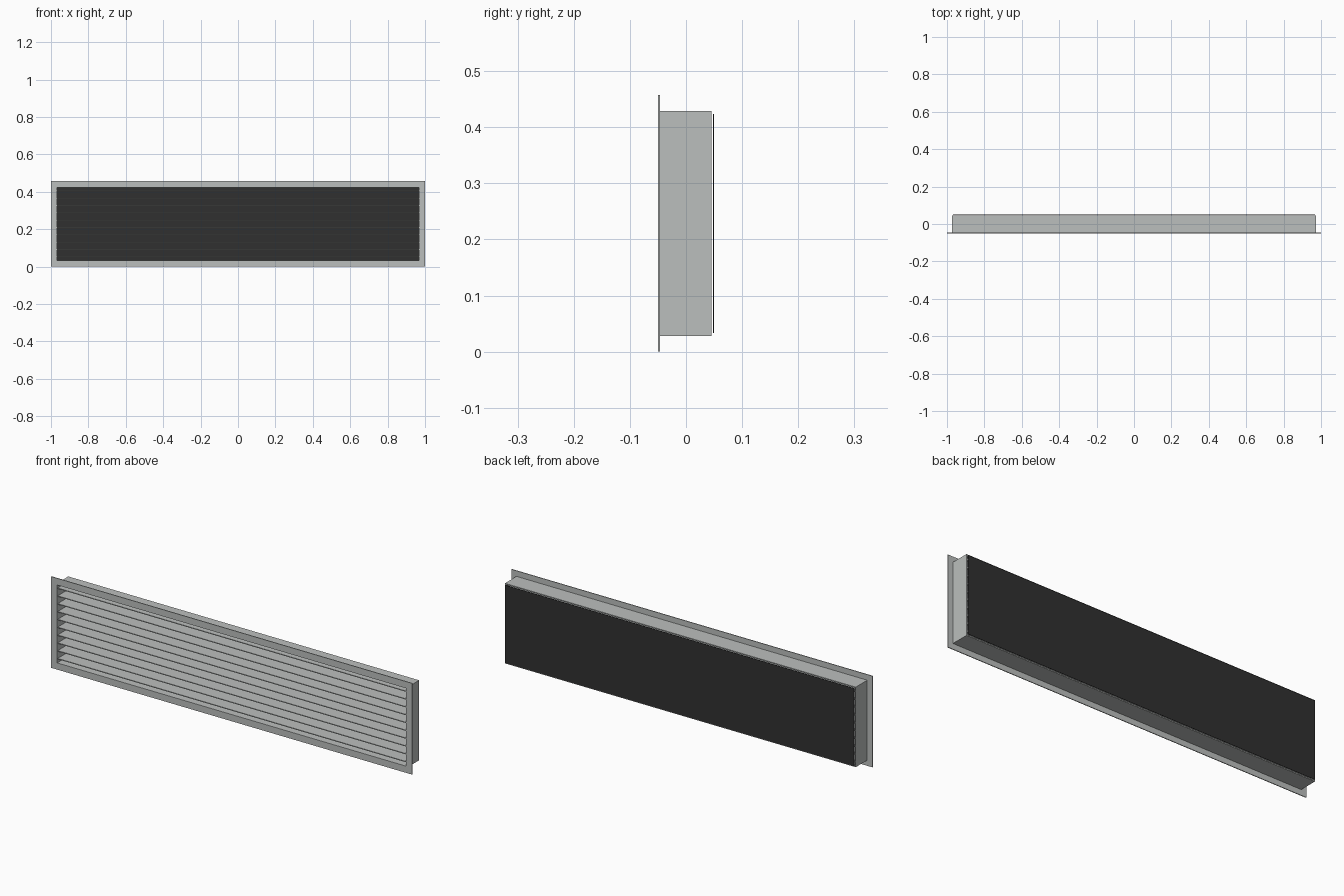
import bpy, bmesh

if "Cube" in bpy.data.objects:
    bpy.data.objects.remove(bpy.data.objects["Cube"])


def material(name, rgb):
    m = bpy.data.materials.new(name)
    m.diffuse_color = (*rgb, 1)
    m.use_nodes = True
    m.node_tree.nodes["Principled BSDF"].inputs["Base Color"].default_value = m.diffuse_color
    return m


METAL = material("light_grey_metal", (0.50, 0.52, 0.51))
DARK = material("dark_backing", (0.03, 0.03, 0.03))
H = 0.457            # overall height
CZ = H / 2


def finish(name, bm, mat):
    bmesh.ops.recalc_face_normals(bm, faces=bm.faces)
    me = bpy.data.meshes.new(name)
    bm.to_mesh(me)
    bm.free()
    me.materials.append(mat)
    ob = bpy.data.objects.new(name, me)
    bpy.context.collection.objects.link(ob)
    return ob


def box(name, hx, y0, y1, z0, z1, mat):
    bm = bmesh.new()
    bmesh.ops.create_cube(bm, size=1)
    for v in bm.verts:
        v.co = (v.co.x * 2 * hx, y0 if v.co.y < 0 else y1, z0 if v.co.z < 0 else z1)
    return finish(name, bm, mat)


def ring(name, outer, inner, y0, y1, mat):
    """Rectangular frame; outer and inner are (half width, half height)."""
    bm = bmesh.new()
    loops = []
    for (hx, hz), y in ((outer, y0), (outer, y1), (inner, y1), (inner, y0)):
        loops.append([bm.verts.new((sx * hx, y, CZ + sz * hz))
                      for sx, sz in ((-1, -1), (1, -1), (1, 1), (-1, 1))])
    for i in range(4):
        a, b = loops[i], loops[(i + 1) % 4]
        for k in range(4):
            n = (k + 1) % 4
            bm.faces.new((a[k], a[n], b[n], b[k]))
    return finish(name, bm, mat)


INNER = (0.967, 0.195)
# front flange and the duct behind it
ring("front_flange", (1.0, CZ), INNER, -0.05, -0.046, METAL)
ring("duct_frame", (0.972, 0.2005), INNER, -0.046, 0.045, METAL)

# horizontal louvre slats
for i in range(10):
    z = CZ + (i - 4.5) * 0.0392
    box(f"louvre_slat_{i + 1}", INNER[0], -0.045, 0.045, z - 0.002, z + 0.002, METAL)

# dark backing sheet, just clear of the duct
box("back_panel", INNER[0], 0.0485, 0.05, CZ - INNER[1], CZ + INNER[1], DARK)
